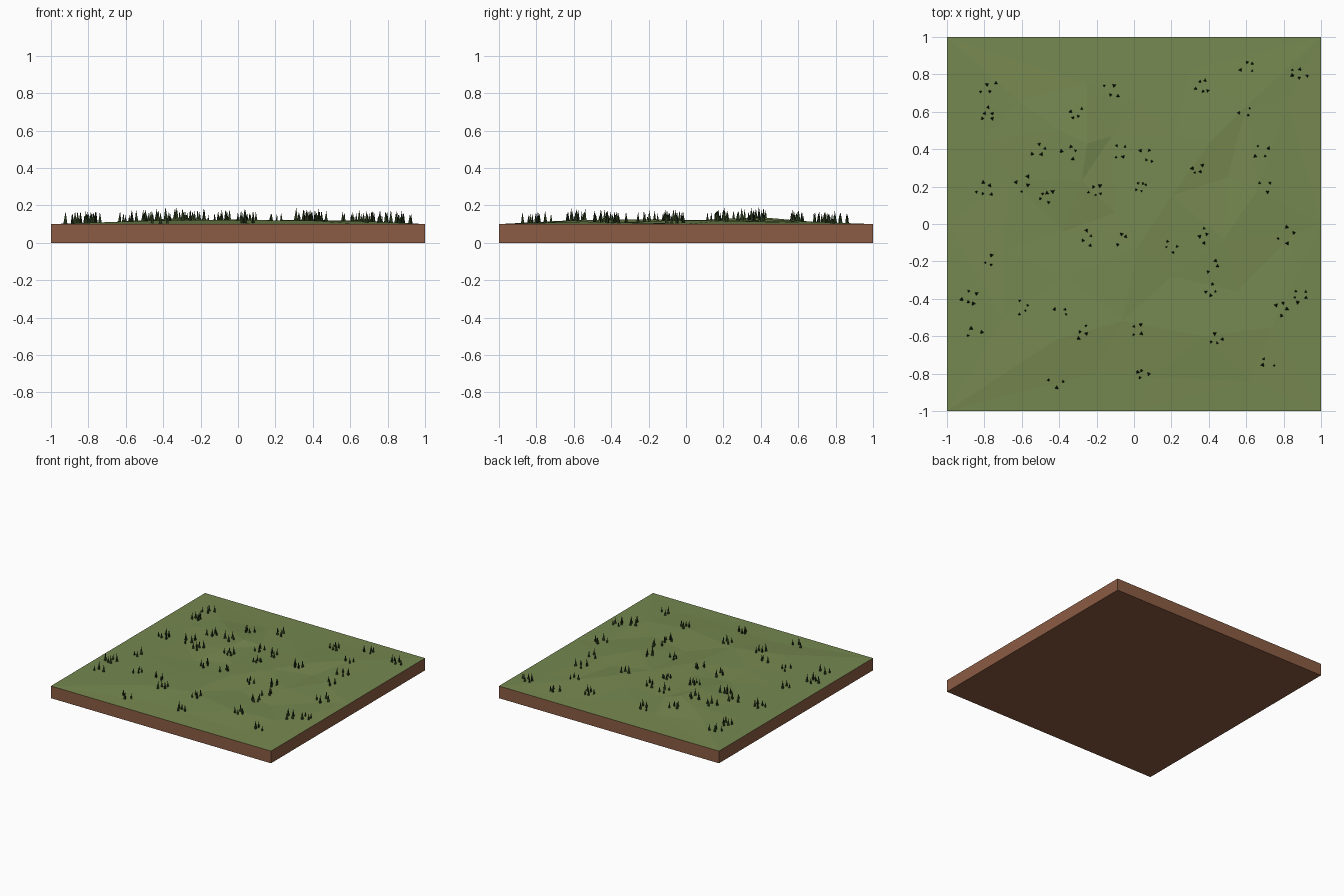
import bpy, bmesh, math, random
from mathutils import Vector
from mathutils.bvhtree import BVHTree
from mathutils.geometry import delaunay_2d_cdt

if "Cube" in bpy.data.objects:
    bpy.data.objects.remove(bpy.data.objects["Cube"])

random.seed(7)
TOP = 0.1  # height of the slab rim


def srgb(r, g, b):
    lin = [((c / 255 + 0.055) / 1.055) ** 2.4 for c in (r, g, b)]
    return (*lin, 1.0)


def material(name, rgb):
    mat = bpy.data.materials.new(name)
    mat.diffuse_color = srgb(*rgb)
    mat.use_nodes = True
    mat.node_tree.nodes["Principled BSDF"].inputs["Base Color"].default_value = mat.diffuse_color
    return mat


def add_object(name, bm, mat):
    mesh = bpy.data.meshes.new(name)
    bm.to_mesh(mesh)
    bm.free()
    mesh.materials.append(mat)
    obj = bpy.data.objects.new(name, mesh)
    bpy.context.collection.objects.link(obj)
    return obj


soil = material("soil brown", (139, 92, 67))
turf = material("turf green", (118, 136, 80))
blade_green = material("dark blade green", (38, 52, 26))

# Soil slab, open where the turf covers it
bm = bmesh.new()
bmesh.ops.create_cube(bm, size=1.0)
for v in bm.verts:
    v.co = (v.co.x * 2, v.co.y * 2, (v.co.z + 0.5) * TOP)
bm.normal_update()
bmesh.ops.delete(bm, geom=[f for f in bm.faces if f.normal.z > 0.5],
                 context='FACES_ONLY')
add_object("soil_slab", bm, soil)

# Turf: triangulated bumps (x, y, rise) falling to a level rim
bumps = [
    (-0.62, 0.66, 0.012), (-0.40, 0.50, 0.028), (-0.25, 0.43, 0.034),
    (-0.12, 0.47, 0.008), (-0.28, 0.23, 0.030), (-0.10, 0.06, 0.020),
    (-0.66, 0.24, 0.006), (-0.80, 0.45, 0.003), (-0.25, 0.75, 0.006),
    (0.02, 0.65, 0.010), (0.22, 0.47, 0.016), (0.42, 0.45, 0.024),
    (0.30, 0.83, 0.004), (0.60, 0.63, 0.014), (0.82, 0.65, 0.006),
    (0.50, 0.25, 0.010), (0.66, 0.18, 0.018), (0.20, 0.15, 0.020),
    (0.86, -0.05, 0.004), (0.48, -0.08, 0.020), (0.20, -0.28, 0.010),
    (0.02, -0.12, 0.025), (-0.38, -0.04, 0.008), (-0.70, -0.15, 0.008),
    (-0.36, -0.28, 0.015), (-0.70, -0.50, 0.010), (-0.42, -0.62, 0.020),
    (-0.06, -0.52, 0.022), (-0.22, -0.80, 0.004), (0.10, -0.82, 0.005),
    (0.38, -0.60, 0.019), (0.55, -0.36, 0.008), (0.74, -0.55, 0.013),
    (0.62, -0.84, 0.003),
]
rim = [(x, y, 0.0) for x in (-1, 0, 1) for y in (-1, 0, 1) if x or y]
points = bumps + rim
flat = [Vector((x, y)) for x, y, _ in points]
verts2d, _, tris, origin, _, _ = delaunay_2d_cdt(flat, [], [], 0, 1e-5)
bm = bmesh.new()
verts = [bm.verts.new((p.x, p.y, TOP + points[o[0]][2]))
         for p, o in zip(verts2d, origin)]
for tri in tris:
    bm.faces.new([verts[i] for i in tri])
bm.normal_update()
for f in bm.faces:
    if f.normal.z < 0:
        f.normal_flip()
ground = BVHTree.FromBMesh(bm)
add_object("turf", bm, turf)

# Grass tufts: clusters of slim three-sided spikes
tufts = [
    (-0.78, 0.73), (-0.78, 0.59), (-0.12, 0.71), (-0.31, 0.59), (0.37, 0.73),
    (0.61, 0.85), (0.88, 0.81), (0.61, 0.60), (-0.50, 0.39), (-0.34, 0.39),
    (-0.08, 0.39), (0.07, 0.36), (0.33, 0.29), (0.69, 0.38), (0.70, 0.20),
    (-0.80, 0.19), (-0.59, 0.21), (-0.47, 0.15), (-0.20, 0.17), (0.04, 0.20),
    (-0.25, -0.08), (-0.06, -0.07), (0.20, -0.12), (0.37, -0.06),
    (0.81, -0.06), (-0.78, -0.20), (0.43, -0.22), (0.42, -0.36),
    (-0.88, -0.40), (-0.59, -0.45), (-0.38, -0.47), (-0.86, -0.58),
    (-0.27, -0.58), (0.02, -0.56), (0.44, -0.62), (0.80, -0.45),
    (0.88, -0.38), (0.71, -0.74), (0.04, -0.80), (-0.42, -0.85),
]


def add_blade(bm, x, y, radius, height):
    hit = ground.ray_cast(Vector((x, y, 1)), Vector((0, 0, -1)))[0]
    z = hit.z if hit else TOP
    turn = random.uniform(0, math.tau)
    base = [bm.verts.new((x + radius * math.cos(turn + i * math.tau / 3),
                          y + radius * math.sin(turn + i * math.tau / 3),
                          z - 0.003)) for i in range(3)]
    tip = bm.verts.new((x, y, z + height))
    bm.faces.new(base[::-1])
    for i in range(3):
        bm.faces.new((base[i], base[(i + 1) % 3], tip))


bm = bmesh.new()
for x, y in tufts:
    start = random.uniform(0, math.tau)
    count = random.choice((3, 4, 4, 5))
    for i in range(count):
        angle = start + i * math.tau / count + random.uniform(-0.4, 0.4)
        reach = random.uniform(0.015, 0.05)
        size = random.uniform(0.6, 1.0)
        add_blade(bm, x + reach * math.cos(angle), y + reach * math.sin(angle),
                  0.013 * size, 0.066 * size)
add_object("grass_tufts", bm, blade_green)
